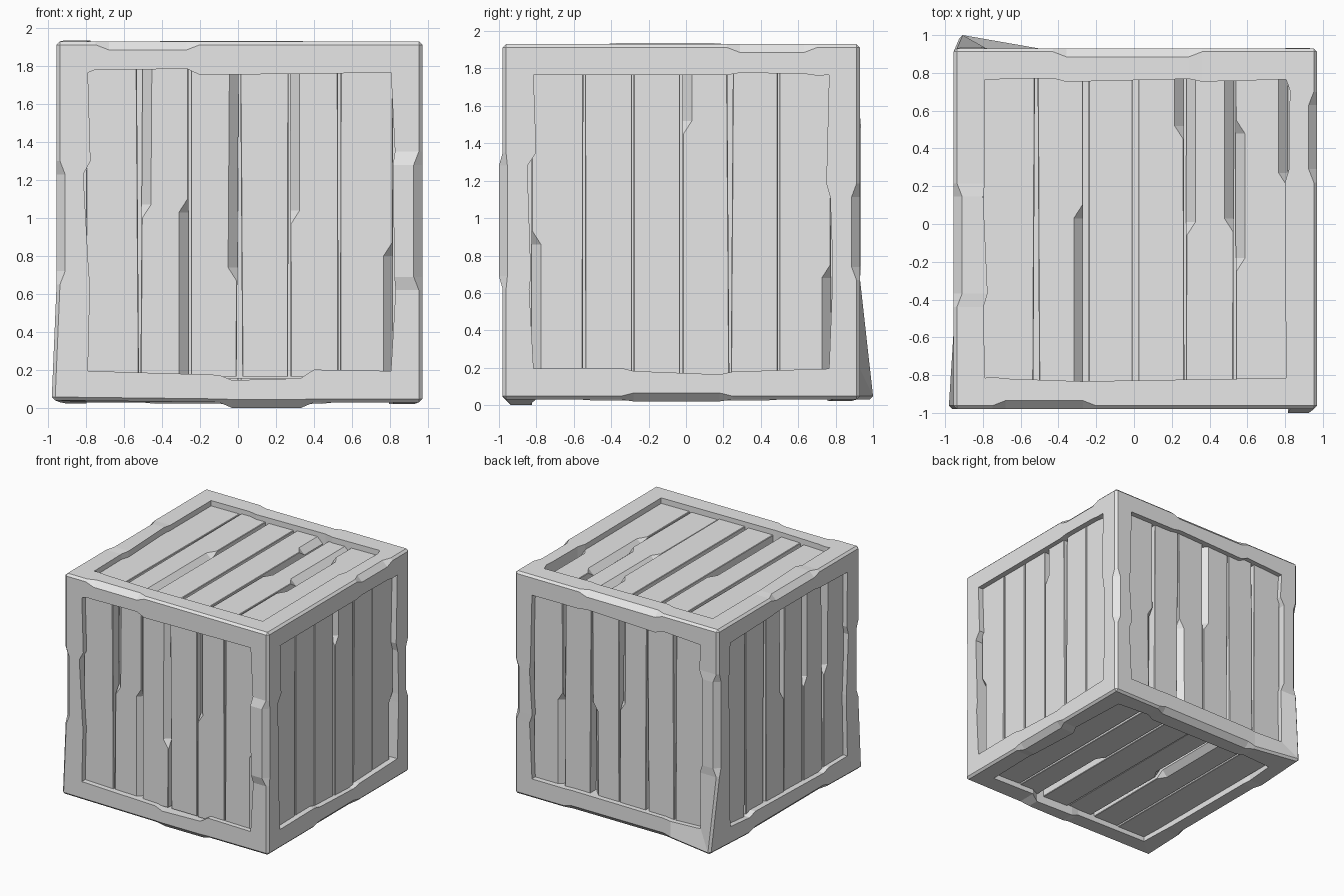
import bpy, bmesh, random
from mathutils import Vector

cube = bpy.data.objects.get("Cube")
if cube:
    bpy.data.objects.remove(cube, do_unlink=True)

random.seed(4)
LO = Vector((-0.955, -0.98, 0.03))
HI = Vector((0.97, 0.93, 1.93))
BEAM, CHAMFER = 0.165, 0.018
RECESS, THICK = 0.045, 0.1
RAMP, CHIP = 0.07, 0.045

wood = bpy.data.materials.new("plain_grey")
wood.use_nodes = True
wood.diffuse_color = (0.8, 0.8, 0.8, 1)
wood.node_tree.nodes["Principled BSDF"].inputs["Base Color"].default_value = wood.diffuse_color


def finish(bm, name):
    bmesh.ops.recalc_face_normals(bm, faces=bm.faces)
    mesh = bpy.data.meshes.new(name)
    bm.to_mesh(mesh)
    bm.free()
    mesh.materials.append(wood)
    bpy.context.collection.objects.link(bpy.data.objects.new(name, mesh))


def loft(bm, rings, caps):
    loops = [[bm.verts.new(p) for p in ring] for ring in rings]
    count = len(loops[0])
    for a, b in zip(loops, loops[1:]):
        for k in range(count):
            nxt = (k + 1) % count
            bm.faces.new((a[k], a[nxt], b[nxt], b[k]))
    if caps:
        bm.faces.new(loops[0])
        bm.faces.new(loops[-1])


# Frame: twelve mitred beams, each with one long chip on its outer edge
pulled_corners = {(-1, 1, -1): Vector((0.03, 0.07, 0)),
                  (-1, -1, -1): Vector((-0.025, 0, 0.01))}

# Beam (axis, side, side): chip start, chip end, outward bulge
beam_chips = {
    (0, -1, 1): (-0.75, -0.2, 0),
    (0, -1, -1): (-0.1, 0.4, 0.03),
    (2, 1, -1): (0.62, 1.35, 0.02),
    (2, -1, -1): (0.65, 1.3, 0),
    (1, 1, 1): (0.22, 0.7, 0),
    (1, 1, -1): (-0.35, 0.25, 0.01),
}


def section(beam, t, chamfer, bulge=0, width_i=BEAM, width_j=BEAM, end=0):
    axis, side_i, side_j = beam
    i, j = [k for k in range(3) if k != axis]
    ring = []
    for di, dj in ((0, chamfer), (chamfer, 0), (width_i, 0), (width_i, width_j), (0, width_j)):
        p = Vector()
        p[i] = HI[i] - di if side_i > 0 else LO[i] + di
        p[j] = HI[j] + bulge - dj if side_j > 0 else LO[j] - bulge + dj
        depth = max(di, dj)
        p[axis] = t - end * depth
        if end and depth == chamfer:
            key = [end, end, end]
            key[i], key[j] = side_i, side_j
            p += pulled_corners.get(tuple(key), Vector())
        ring.append(p)
    return ring


def build_beam(bm, beam):
    low, high = LO[beam[0]], HI[beam[0]]
    middle = (low + high) / 2
    start, stop, bulge = beam_chips.get(beam) or (
        middle - random.uniform(0.1, 0.6), middle + random.uniform(0.1, 0.6),
        random.uniform(0, 0.01))
    rings = [section(beam, low, CHAMFER, end=-1)]
    for t, chamfer, out in ((start, CHAMFER, 0), (start + RAMP, CHIP, bulge),
                            (stop - RAMP, CHIP, bulge), (stop, CHAMFER, 0)):
        widths = [BEAM + random.uniform(-0.025, 0.015) for _ in "ij"]
        rings.append(section(beam, t, chamfer, out, *widths))
    rings.append(section(beam, high, CHAMFER, end=1))
    loft(bm, rings, caps=False)


bm = bmesh.new()
for axis in range(3):
    for side_i in (-1, 1):
        for side_j in (-1, 1):
            build_beam(bm, (axis, side_i, side_j))
bmesh.ops.remove_doubles(bm, verts=bm.verts, dist=0.0005)
bmesh.ops.holes_fill(bm, edges=[e for e in bm.edges if e.is_boundary], sides=3)
finish(bm, "frame")


# Planks: six per side with tapering gaps and chipped edges
def chip_depth(chip, t):
    if chip is None:
        return 0.004
    start, stop = chip
    return 0.004 + CHIP * max(0, min(1, (t - start) / RAMP, (stop - t) / RAMP))


def build_planks(name, across, along, normal, sign, chips):
    low, high = LO[along] + BEAM - 0.03, HI[along] - BEAM + 0.03
    face = HI[normal] - RECESS if sign > 0 else LO[normal] + RECESS
    left, right = LO[across] + BEAM - 0.01, HI[across] - BEAM + 0.01
    step = (right - left) / 6.15
    # Each seam holds its centre and its half gap at both ends
    seams = [(left, 0, 0)]
    for k in range(1, 6):
        gaps = [random.choice((0.004, 0.007, 0.015)) for _ in "ab"]
        seams.append((left + 0.02 + k * step, *gaps))
    seams.append((right, 0, 0))

    bm = bmesh.new()
    for k, (seam_l, seam_r) in enumerate(zip(seams, seams[1:])):
        chip_l, chip_r = chips.get((k, "l")), chips.get((k, "r"))
        lift = random.uniform(-0.006, 0.006)
        cuts = {low, high}
        for start, stop in filter(None, (chip_l, chip_r)):
            cuts.update(t for t in (start, start + RAMP, stop - RAMP, stop) if low < t < high)
        rings = []
        for t in sorted(cuts):
            f = (t - low) / (high - low)
            l = seam_l[0] + seam_l[1] * (1 - f) + seam_l[2] * f
            r = seam_r[0] - seam_r[1] * (1 - f) - seam_r[2] * f
            cl, cr = chip_depth(chip_l, t), chip_depth(chip_r, t)
            ring = []
            for x, h in ((l, THICK), (l, cl), (l + cl, 0), (r - cr, 0), (r, cr), (r, THICK)):
                p = Vector()
                p[across], p[along], p[normal] = x, t, face + sign * (lift - h)
                ring.append(p)
            rings.append(ring)
        loft(bm, rings, caps=True)
    finish(bm, name + "_planks")


def random_chips(along):
    low, high = LO[along], HI[along]
    middle = (low + high) / 2
    chips = {}
    for k in random.sample(range(6), 3):
        upper = random.random() < 0.5
        chips[k, random.choice("lr")] = (middle, high) if upper else (low, middle)
    return chips


X, Y, Z = range(3)
BOTTOM, TOP = LO[Z], HI[Z]
build_planks("front", X, Z, Y, -1, {
    (1, "l"): (1.0, TOP), (1, "r"): (BOTTOM, 1.1), (2, "r"): (0.67, TOP),
    (4, "l"): (0.97, TOP), (5, "r"): (BOTTOM, 0.87)})
build_planks("right", Y, Z, X, 1, {
    (0, "l"): (BOTTOM, 0.93), (3, "l"): (1.45, TOP), (5, "r"): (BOTTOM, 0.75)})
build_planks("top", X, Y, Z, 1, {
    (1, "r"): (LO[Y], 0.1), (3, "r"): (0.45, HI[Y]), (4, "l"): (-0.06, HI[Y]),
    (4, "r"): (-0.04, HI[Y]), (5, "l"): (-0.25, 0.55), (5, "r"): (0.2, HI[Y])})
build_planks("back", X, Z, Y, 1, random_chips(Z))
build_planks("left", Y, Z, X, -1, random_chips(Z))
build_planks("bottom", X, Y, Z, -1, random_chips(Y))

# Inner box closing the gaps behind the planks
bm = bmesh.new()
bmesh.ops.create_cube(bm, size=1)
inset = RECESS + THICK - 0.02
for vert in bm.verts:
    for k in range(3):
        vert.co[k] = HI[k] - inset if vert.co[k] > 0 else LO[k] + inset
finish(bm, "inner_box")
